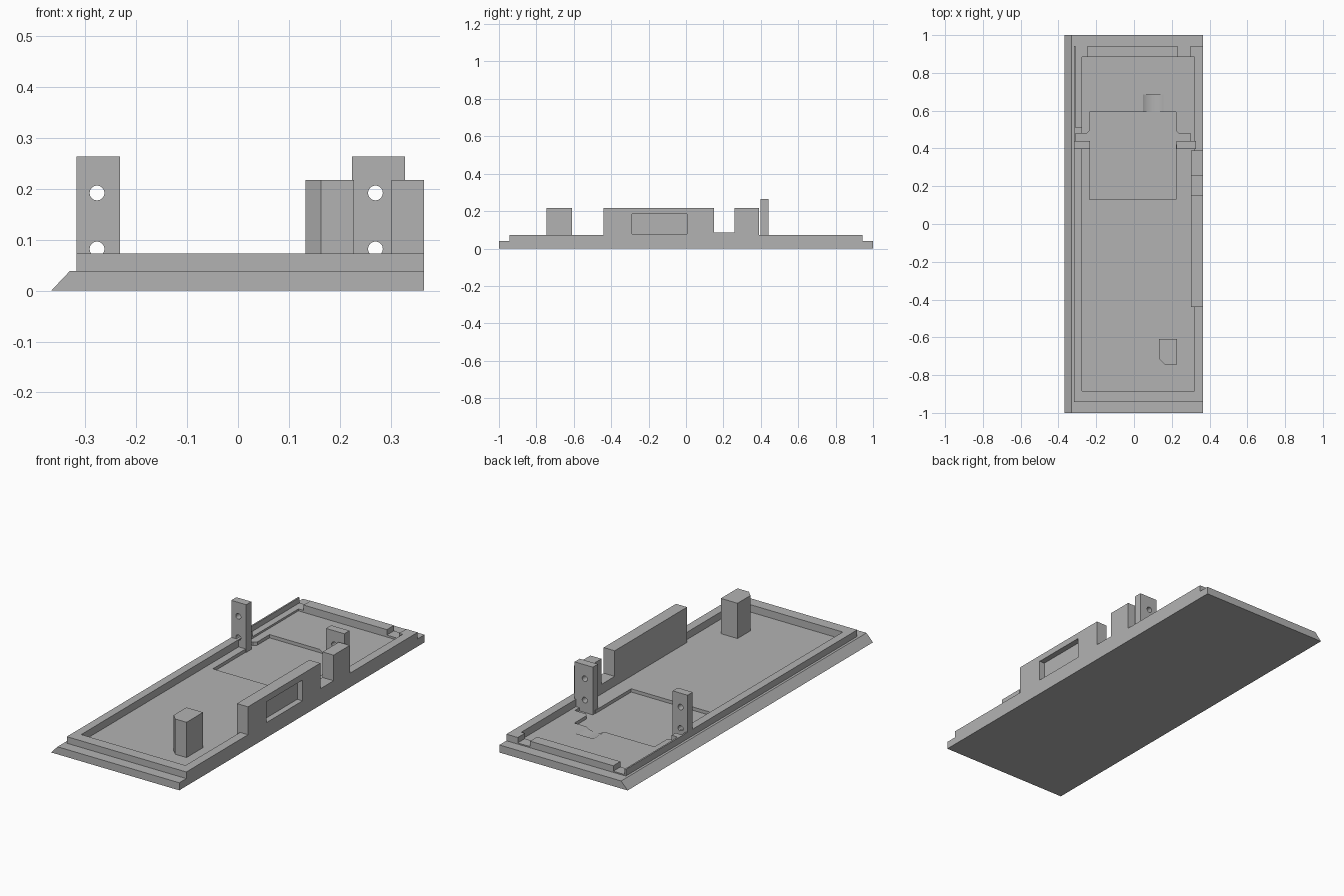
import bpy, bmesh, math
from mathutils import Vector

cube = bpy.data.objects.get("Cube")
if cube:
    bpy.data.objects.remove(cube, do_unlink=True)

grey = bpy.data.materials.new("plain grey")
grey.use_nodes = True
grey.diffuse_color = (0.45, 0.45, 0.45, 1)
grey.node_tree.nodes["Principled BSDF"].inputs["Base Color"].default_value = (0.45, 0.45, 0.45, 1)


def prism(name, points, axis, lo, hi):
    """Extrude a 2D outline along an axis; points are (x,z) for y, (x,y) for z."""
    def place(p, t):
        return (p[0], t, p[1]) if axis == "y" else (p[0], p[1], t)
    bm = bmesh.new()
    face = bm.faces.new([bm.verts.new(place(p, lo)) for p in points])
    top = bmesh.ops.extrude_face_region(bm, geom=[face])["geom"]
    step = Vector(place((0, 0), hi - lo))
    bmesh.ops.translate(bm, vec=step, verts=[v for v in top if isinstance(v, bmesh.types.BMVert)])
    bmesh.ops.recalc_face_normals(bm, faces=bm.faces)
    mesh = bpy.data.meshes.new(name)
    bm.to_mesh(mesh)
    bm.free()
    mesh.materials.append(grey)
    obj = bpy.data.objects.new(name, mesh)
    bpy.context.collection.objects.link(obj)
    return obj


def box(name, x0, x1, y0, y1, z0, z1):
    return prism(name, [(x0, y0), (x1, y0), (x1, y1), (x0, y1)], "z", z0, z1)


def rod(name, x, z, radius, y0, y1, sides=32):
    turn = [2 * math.pi * i / sides for i in range(sides)]
    return prism(name, [(x + radius * math.cos(a), z + radius * math.sin(a)) for a in turn], "y", y0, y1)


def combine(target, tool, operation="DIFFERENCE"):
    mod = target.modifiers.new("join", "BOOLEAN")
    mod.solver = "EXACT"
    mod.operation = operation
    mod.object = tool
    bpy.context.view_layer.objects.active = target
    bpy.ops.object.modifier_apply(modifier=mod.name)
    bpy.data.objects.remove(tool, do_unlink=True)


FLOOR, POCKET, RIM, TOP = 0.035, 0.018, 0.073, 0.217
RIGHT = 0.365

# Tray: bevelled base plate with a raised rim
tray = prism("tray", [(-0.367, 0), (RIGHT, 0), (RIGHT, 0.039), (-0.33, 0.039)], "y", -1, 1)
combine(tray, box("rim", -0.317, RIGHT, -0.943, 0.943, 0.02, RIM), "UNION")

# Side wall with a low saddle, joined to the tray edge
wall = [(-0.44, 0.15, TOP), (0.14, 0.265, 0.085), (0.258, 0.39, TOP)]
for y0, y1, top in wall:
    combine(tray, box("side_wall", 0.302, RIGHT, y0, y1, 0.02, top), "UNION")

# Main floor, cut as two areas so that the wall stays solid
combine(tray, box("floor_cut", -0.275, 0.302, -0.885, 0.885, FLOOR, 0.5))
for y0, y1 in [(-0.885, -0.44), (0.39, 0.885)]:
    combine(tray, box("floor_edge_cut", 0.29, 0.32, y0, y1, FLOOR, 0.5))

# Lowered ledges behind the thin left lip and in the back rim
combine(tray, box("left_ledge_cut", -0.309, -0.27, 0.51, 0.935, 0.045, 0.5))
combine(tray, box("back_left_notch_cut", -0.309, -0.245, 0.88, 0.96, 0.045, 0.5))
combine(tray, box("back_right_notch_cut", 0.23, 0.30, 0.88, 0.96, 0.045, 0.5))

# Shallow pocket with side channels and eased corners
pocket = [(-0.235, 0.13), (0.222, 0.13), (0.222, 0.42), (0.24, 0.44), (0.30, 0.44),
          (0.30, 0.478), (0.237, 0.478), (0.222, 0.493), (0.222, 0.593), (-0.235, 0.593),
          (-0.235, 0.493), (-0.25, 0.478), (-0.309, 0.478), (-0.309, 0.44),
          (-0.25, 0.44), (-0.235, 0.42)]
combine(tray, prism("pocket_cut", pocket, "z", POCKET, 0.5))

# Rounded cable groove behind the pocket
combine(tray, rod("cable_groove_cut", 0.102, 0.119, 0.0994, 0.57, 0.685, 96))

# Window recess on the outer face of the side wall
combine(tray, box("window_cut", 0.335, 0.4, -0.29, 0.005, 0.078, 0.185))

# Upright brackets with two screw holes each
for name, x0, x1, hole in [("right_bracket", -0.317, -0.232, -0.277),
                           ("left_bracket", 0.224, 0.328, 0.27)]:
    bracket = box(name, x0, x1, 0.398, 0.44, 0.01, 0.264)
    for z in (0.082, 0.192):
        combine(bracket, rod("screw_hole_cut", hole, z, 0.0145, 0.3, 0.5))

# Free-standing block with one bevelled corner
prism("support_block", [(0.163, -0.745), (0.228, -0.745), (0.228, -0.61),
                        (0.133, -0.61), (0.133, -0.715)], "z", 0.02, TOP)
